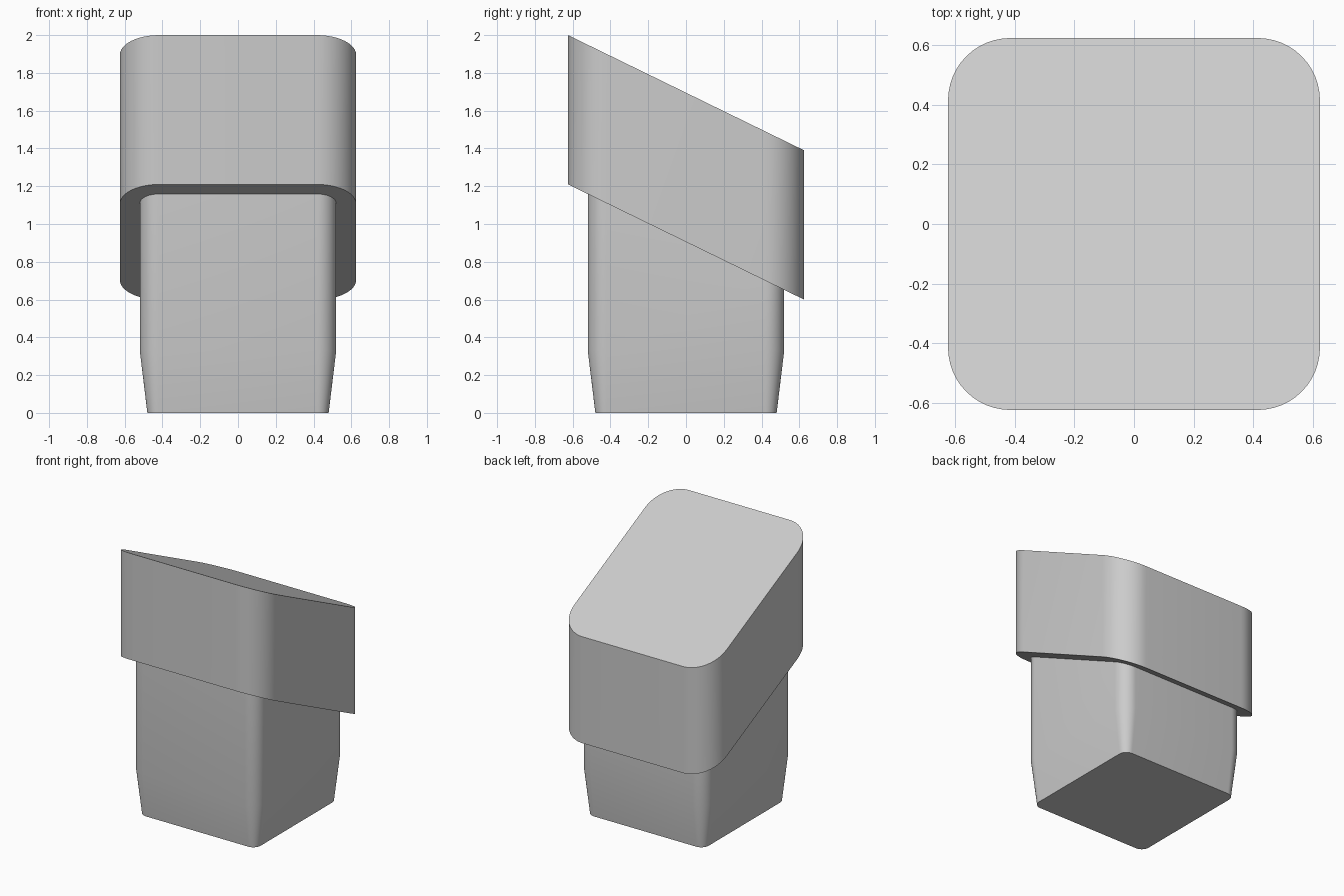
import bpy
import bmesh
from math import sin, cos, pi, radians

SLOPE = -0.488  # tilt of the cap along y
STEPS = 12      # segments per rounded corner

if "Cube" in bpy.data.objects:
    bpy.data.objects.remove(bpy.data.objects["Cube"], do_unlink=True)

grey = bpy.data.materials.new("light_grey")
grey.use_nodes = True
colour = (0.6, 0.6, 0.6, 1)
grey.diffuse_color = colour
grey.node_tree.nodes["Principled BSDF"].inputs["Base Color"].default_value = colour


def rounded_ring(bm, half, radius, height, slope=0.0):
    """Rounded square of vertices lying on a plane tilted along y."""
    ring = []
    for corner in range(4):
        mid = pi / 4 + corner * pi / 2
        cx = (half - radius) * (1 if cos(mid) > 0 else -1)
        cy = (half - radius) * (1 if sin(mid) > 0 else -1)
        for i in range(STEPS + 1):
            a = corner * pi / 2 + i / STEPS * pi / 2
            x, y = cx + radius * cos(a), cy + radius * sin(a)
            ring.append(bm.verts.new((x, y, height + slope * y)))
    return ring


def loft(name, sections, close_top):
    """Bridge a stack of rounded squares into a solid part."""
    bm = bmesh.new()
    rings = [rounded_ring(bm, *s) for s in sections]
    count = len(rings[0])
    for low, high in zip(rings, rings[1:]):
        for i in range(count):
            j = (i + 1) % count
            bm.faces.new((low[i], low[j], high[j], high[i]))
    bm.faces.new(rings[0][::-1])
    if close_top:
        bm.faces.new(rings[-1])
    mesh = bpy.data.meshes.new(name)
    bm.to_mesh(mesh)
    bm.free()
    mesh.materials.append(grey)
    obj = bpy.data.objects.new(name, mesh)
    bpy.context.collection.objects.link(obj)
    bpy.ops.object.select_all(action="DESELECT")
    obj.select_set(True)
    bpy.context.view_layer.objects.active = obj
    bpy.ops.object.shade_smooth_by_angle(angle=radians(30))
    return obj


# Tapered plug, cut at the top by the slanted underside of the cap
loft("plug_stem", [
    (0.48, 0.06, 0.0),
    (0.52, 0.1, 0.33),
    (0.52, 0.1, 0.905, SLOPE),
], close_top=False)

# Slanted cap with rounded corners
loft("slanted_cap", [
    (0.625, 0.21, 0.905, SLOPE),
    (0.625, 0.21, 1.695, SLOPE),
], close_top=True)
